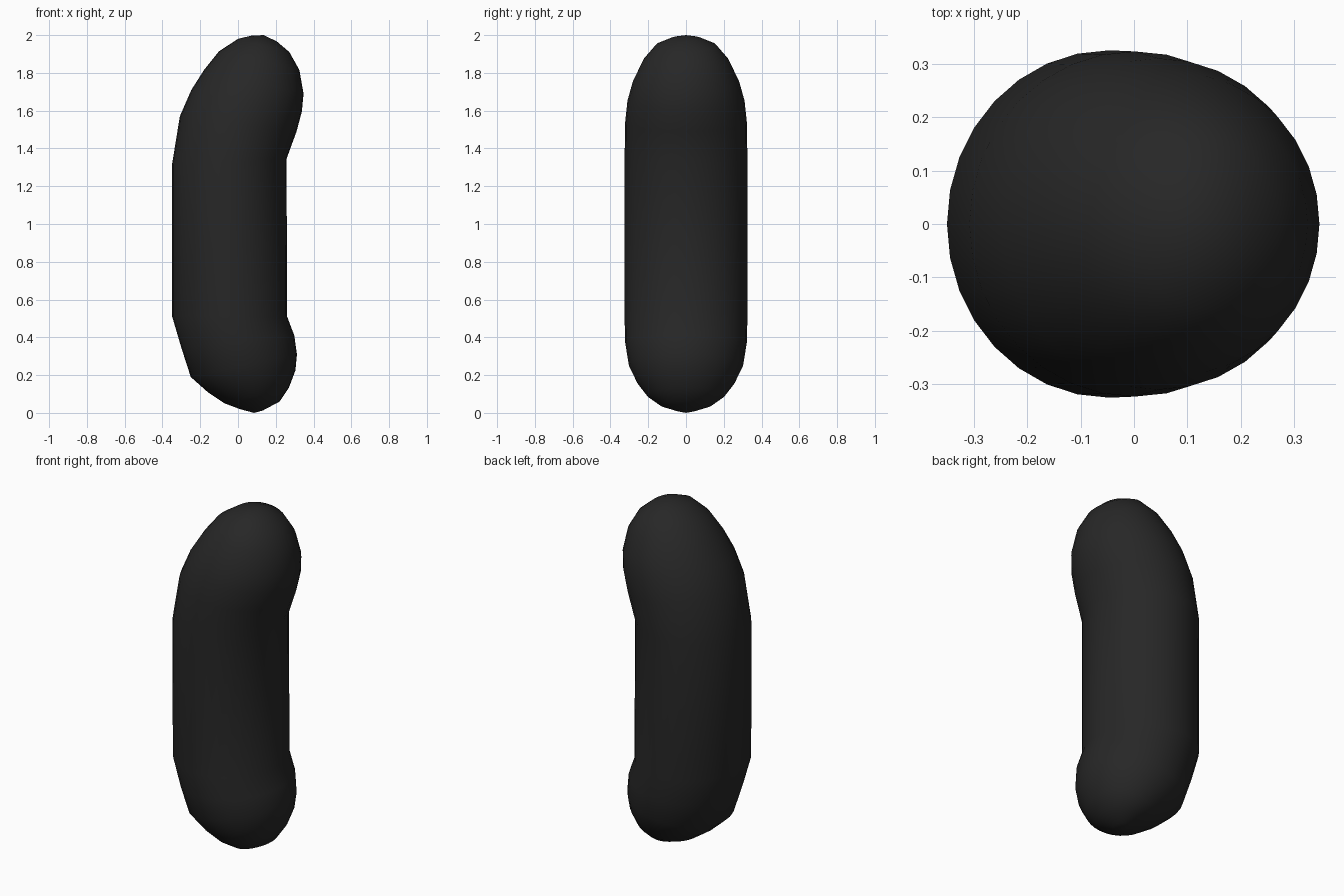
import bpy, bmesh, math
from mathutils import Vector

if "Cube" in bpy.data.objects:
    bpy.data.objects.remove(bpy.data.objects["Cube"])

SIDES = 32

# Tilted elliptical sections: left x, left z, right x, right z, half width in y
SECTIONS = [
    (0.055, 0.008, 0.13, 0.012, 0.05),
    (0.01, 0.02, 0.22, 0.06, 0.135),
    (-0.07, 0.05, 0.27, 0.135, 0.205),
    (-0.16, 0.11, 0.304, 0.225, 0.262),
    (-0.25, 0.19, 0.312, 0.31, 0.302),
    (-0.30, 0.345, 0.298, 0.41, 0.323),
    (-0.35, 0.515, 0.26, 0.51, 0.325),
    (-0.35, 1.31, 0.257, 1.345, 0.325),
    (-0.308, 1.57, 0.31, 1.49, 0.323),
    (-0.247, 1.71, 0.338, 1.595, 0.31),
    (-0.18, 1.815, 0.347, 1.69, 0.282),
    (-0.10, 1.915, 0.325, 1.815, 0.228),
    (0.0, 1.98, 0.272, 1.91, 0.16),
    (0.07, 1.997, 0.205, 1.967, 0.08),
]
BOTTOM_POLE = (0.085, 0, 0)
TOP_POLE = (0.135, 0, 2.0)

bm = bmesh.new()


def ring(lx, lz, rx, rz, w):
    centre = Vector(((lx + rx) / 2, 0, (lz + rz) / 2))
    half = Vector(((rx - lx) / 2, 0, (rz - lz) / 2))
    across = Vector((0, w, 0))
    angles = [2 * math.pi * i / SIDES for i in range(SIDES)]
    return [bm.verts.new(centre + half * math.cos(a) + across * math.sin(a)) for a in angles]


# Bent capsule body lofted through the sections
rings = [ring(*s) for s in SECTIONS]
for low, high in zip(rings, rings[1:]):
    for i in range(SIDES):
        j = (i + 1) % SIDES
        bm.faces.new((low[i], low[j], high[j], high[i]))

# Rounded end tips
for loop, pole in ((rings[0], BOTTOM_POLE), (rings[-1], TOP_POLE)):
    tip = bm.verts.new(pole)
    for i in range(SIDES):
        bm.faces.new((loop[i], loop[(i + 1) % SIDES], tip))

bmesh.ops.recalc_face_normals(bm, faces=bm.faces)
mesh = bpy.data.meshes.new("bent_capsule")
bm.to_mesh(mesh)
bm.free()
body = bpy.data.objects.new("bent_capsule", mesh)
bpy.context.collection.objects.link(body)

# Dark finish and smooth shading
dark = bpy.data.materials.new("dark")
dark.diffuse_color = (0.02, 0.02, 0.02, 1)
dark.use_nodes = True
dark.node_tree.nodes["Principled BSDF"].inputs["Base Color"].default_value = dark.diffuse_color
mesh.materials.append(dark)
body.select_set(True)
bpy.context.view_layer.objects.active = body
bpy.ops.object.shade_smooth_by_angle(angle=math.radians(40))
